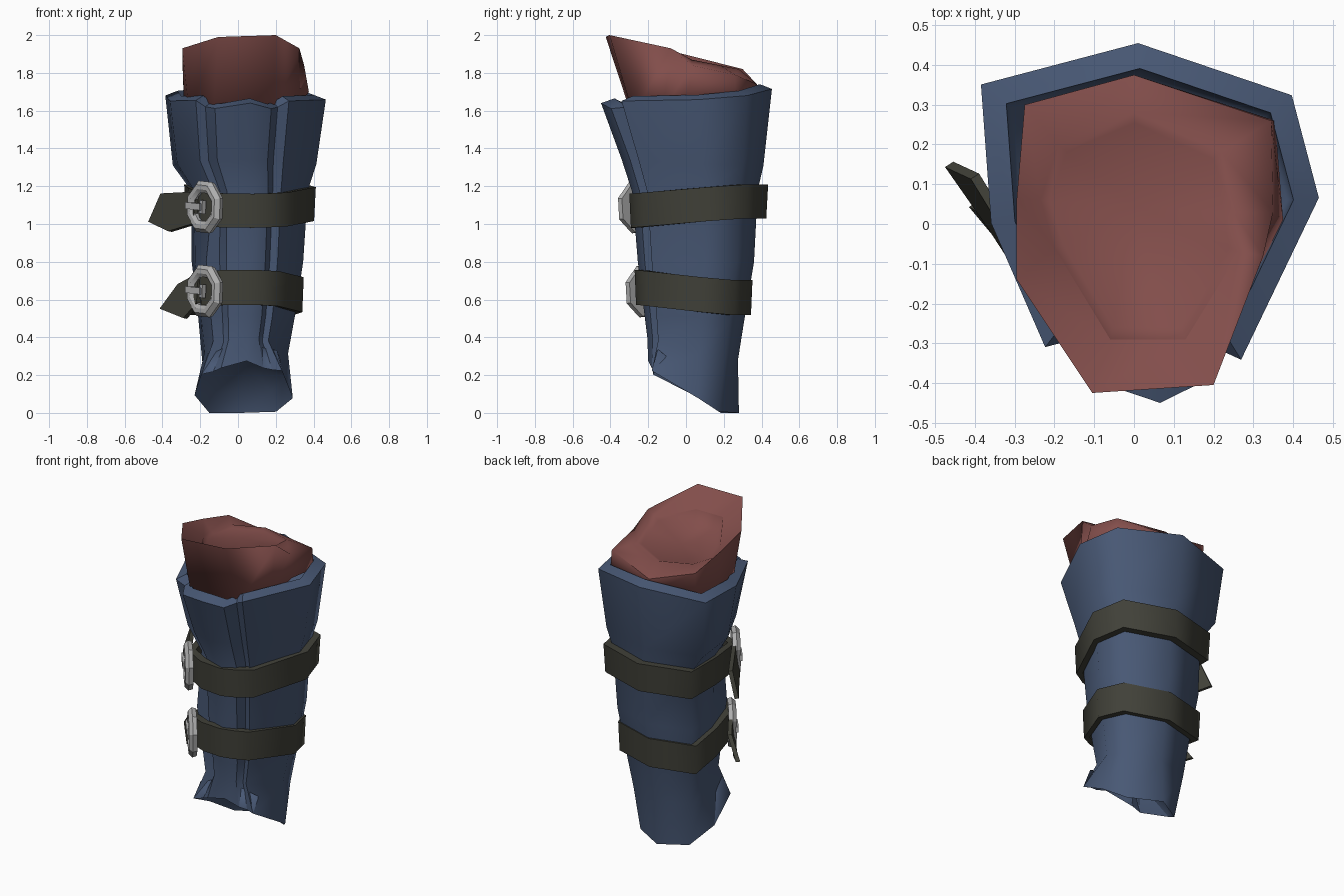
import bpy, bmesh, math
from mathutils import Vector, Matrix

if "Cube" in bpy.data.objects:
    bpy.data.objects.remove(bpy.data.objects["Cube"])


def material(name, rgb):
    m = bpy.data.materials.new(name)
    m.diffuse_color = (*rgb, 1)
    m.use_nodes = True
    m.node_tree.nodes["Principled BSDF"].inputs["Base Color"].default_value = m.diffuse_color
    return m


BLUE = material("blue_plate", (0.065, 0.098, 0.177))
RED = material("red_lining", (0.225, 0.076, 0.07))
LEATHER = material("dark_leather", (0.052, 0.052, 0.04))
STEEL = material("grey_steel", (0.42, 0.42, 0.42))


def finish(name, bm, mat, angle=None):
    bmesh.ops.recalc_face_normals(bm, faces=bm.faces)
    for f in bm.faces:
        f.smooth = True
    if angle:
        for e in bm.edges:
            e.smooth = len(e.link_faces) == 2 and e.calc_face_angle() < math.radians(angle)
    me = bpy.data.meshes.new(name)
    bm.to_mesh(me)
    bm.free()
    me.materials.append(mat)
    ob = bpy.data.objects.new(name, me)
    bpy.context.collection.objects.link(ob)
    return ob


def loft(bm, rows, wrap=False):
    """Skin closed loops of points; returns the rows of bmesh vertices."""
    vs = [[bm.verts.new(p) for p in row] for row in rows]
    n = len(rows[0])
    for a, b in zip(vs, vs[1:] + (vs[:1] if wrap else [])):
        for i in range(n):
            j = (i + 1) % n
            bm.faces.new((a[i], a[j], b[j], b[i]))
    return vs


def fan(bm, loop, centre):
    c = bm.verts.new(centre)
    for i in range(len(loop)):
        bm.faces.new((loop[i], loop[(i + 1) % len(loop)], c))


def fit(profile, zf, zb, xl, xr, yf, yb):
    """Place a unit profile in a box; height runs from the front to the back."""
    return [Vector((xl + u * (xr - xl), yf + v * (yb - yf),
                    zf + (zb - zf) * min(1, v / 0.8))) for u, v in profile]


# ---- plate shell: wraparound guard with a raised front panel
SIDES = [(0.77, 0.12), (1.0, 0.57), (0.92, 0.855), (0.465, 1.0),
         (0.0, 0.885), (0.03, 0.5), (0.19, 0.155)]
FRONT = [(0.25, 0.17), (0.31, 0.07), (0.53, 0.0), (0.66, 0.06), (0.70, 0.15)]
LOWER = SIDES[:6] + [(0.13, 0.13)] + FRONT
FOOT = [(0.89, 0.04), (1.0, 0.55), (0.83, 0.78), (0.465, 1.0), (0.15, 0.8), (0.0, 0.5),
        (0.07, 0.05), (0.19, 0.07), (0.27, 0.04), (0.53, 0.0), (0.70, 0.04), (0.79, 0.07)]
LEVELS = [  # front z, back z, left, right, front y, back y
    (0.40, 0.28, -0.19, 0.265, -0.205, 0.275),
    (0.52, 0.50, -0.21, 0.30, -0.22, 0.31),
    (0.80, 0.80, -0.245, 0.345, -0.255, 0.36),
    (1.17, 1.18, -0.25, 0.37, -0.285, 0.38),
    (1.34, 1.31, -0.345, 0.415, -0.34, 0.41),
    (1.64, 1.715, -0.385, 0.465, -0.45, 0.455),
]
rows = [fit(FOOT, 0.25, 0.0, -0.23, 0.29, -0.20, 0.28)]
for i, dz in ((0, -0.015), (6, -0.03), (7, -0.01), (9, 0.025)):
    rows[0][i].z += dz
rows += [fit(LOWER if lv[0] < 1 else SIDES + FRONT, *lv) for lv in LEVELS]
for i in (1, 2, 4, 5, 7, 8, 10, 11):   # dips at the sides and beside the front panel
    rows[-1][i].z -= 0.035
mid = Vector((0.04, 0.03, 0))


def inset(row, s, dz):
    return [Vector((mid.x + (p.x - mid.x) * s, mid.y + (p.y - mid.y) * s, p.z + dz))
            for p in row]


hollow = inset(rows[0], 0.86, 0.11)    # shallow cavity at the foot end
rows = [hollow] + rows + [inset(rows[-1], 0.85, 0.025), inset(rows[-1], 0.81, -0.12)]
bm = bmesh.new()
vs = loft(bm, rows)
fan(bm, vs[0], (0.04, 0.02, 0.27))
fan(bm, vs[-1], (0.04, 0.03, 1.54))
col = {v: (r, i) for r, row in enumerate(vs) for i, v in enumerate(row)}
for e in bm.edges:                # crisp rims and front panel borders
    a, b = (col.get(v) for v in e.verts)
    if a and b:
        rim = a[0] == b[0] and a[0] in (1, 7, 8)
        border = a[1] == b[1] and a[1] in (0, 6, 7, 8, 10, 11) and min(a[0], b[0]) > 0
        e.smooth = not (rim or border)
finish("plate_shell", bm, BLUE)

# ---- lining: padded cuff, high at the front, around a domed filling
low = [(-0.13, -0.29, 1.58), (0.19, -0.28, 1.58), (0.31, -0.12, 1.6), (0.375, 0.01, 1.70),
       (0.355, 0.26, 1.66), (0.0, 0.375, 1.66), (-0.275, 0.295, 1.62), (-0.285, 0.06, 1.6),
       (-0.26, -0.1, 1.6)]
rim = [(-0.105, -0.425, 1.99), (0.2, -0.405, 2.0), (0.325, -0.08, 1.93), (0.35, 0.03, 1.84),
       (0.345, 0.26, 1.79), (0.0, 0.375, 1.74), (-0.275, 0.3, 1.82), (-0.295, 0.065, 1.88),
       (-0.295, -0.14, 1.93)]
lip = [(-0.06, -0.29, 1.90), (0.13, -0.29, 1.90), (0.265, -0.07, 1.895), (0.25, 0.03, 1.87),
       (0.22, 0.18, 1.84), (0.0, 0.28, 1.82), (-0.19, 0.2, 1.82), (-0.235, 0.06, 1.82),
       (-0.2, -0.06, 1.84)]
well = [(0.01 + 0.9 * (x - 0.01), 0.02 + 0.9 * (y - 0.02), z - (0.08 if y < -0.2 else 0.01))
        for x, y, z in lip]
bm = bmesh.new()
vs = loft(bm, [low, rim, lip, well])
fan(bm, vs[0], (0.03, 0.0, 1.58))
fan(bm, vs[3], (0.0, 0.05, 1.84))
for i in (0, 1, 4, 5, 6, 7, 8):
    bm.edges.get((vs[1][i], vs[1][(i + 1) % 9])).smooth = False
for i in (0, 1, 8):
    bm.edges.get((vs[2][i], vs[2][(i + 1) % 9])).smooth = False
finish("lining", bm, RED)

# ---- straps: flat bands around the shell
BAND = [(0.79, 0.11)] + SIDES[1:6] + [(0.11, 0.12), (0.31, 0.02), (0.53, 0.0), (0.66, 0.04)]


def strap(name, height, box):
    outer = fit(BAND, *box)
    inner = inset(outer, 0.86, 0)
    h = Vector((0, 0, height / 2))
    b = bmesh.new()
    loft(b, [[p - h for p in inner], [p - h for p in inset(outer, 0.975, 0)],
             [p + h for p in outer], [p + h for p in inner]], wrap=True)
    finish(name, b, LEATHER, 82)


strap("upper_strap", 0.18, (1.07, 1.12, -0.285, 0.412, -0.30, 0.435))
strap("lower_strap", 0.185, (0.665, 0.61, -0.268, 0.348, -0.272, 0.352))


# ---- strap tails: loose pointed ends
def tail(name, pts):
    b = bmesh.new()
    b.faces.new([b.verts.new(p) for p in pts])
    ob = finish(name, b, LEATHER)
    for p in ob.data.polygons:
        p.use_smooth = False
    mod = ob.modifiers.new("thickness", 'SOLIDIFY')
    mod.thickness = 0.025
    mod.offset = 0


tail("upper_strap_tail", [(-0.21, -0.19, 1.17), (-0.40, 0.12, 1.16), (-0.465, 0.15, 1.01),
                          (-0.36, 0.0, 0.96), (-0.23, -0.20, 1.0)])
tail("lower_strap_tail", [(-0.20, -0.17, 0.74), (-0.31, 0.0, 0.68), (-0.405, 0.05, 0.55),
                          (-0.28, -0.10, 0.50), (-0.21, -0.18, 0.58)])


# ---- buckles: eight-sided ring with a short prong
def bar(b, size, at):
    bmesh.ops.create_cube(b, size=1, matrix=Matrix.Translation(at) @ Matrix.Diagonal((*size, 1)))


def buckle(name, centre):
    b = bmesh.new()
    rows = []
    for r, y in ((0.08, 0.025), (0.14, 0.025), (0.147, 0.0), (0.125, -0.022),
                 (0.10, -0.022), (0.08, -0.008)):
        rows.append([(r * math.cos(math.pi * (k + 0.5) / 4), y,
                      r * math.sin(math.pi * (k + 0.5) / 4)) for k in range(8)])
    loft(b, rows, wrap=True)
    bar(b, (0.025, 0.025, 0.07), (0.0, -0.01, 0))
    bar(b, (0.125, 0.025, 0.035), (-0.06, -0.02, 0))
    turn = Matrix.Rotation(math.radians(-52), 4, 'Z') @ Matrix.Rotation(math.radians(4), 4, 'Y')
    bmesh.ops.transform(b, matrix=Matrix.Translation(centre) @ turn, verts=b.verts)
    finish(name, b, STEEL, 30)


buckle("upper_buckle", (-0.18, -0.25, 1.09))
buckle("lower_buckle", (-0.18, -0.21, 0.645))
